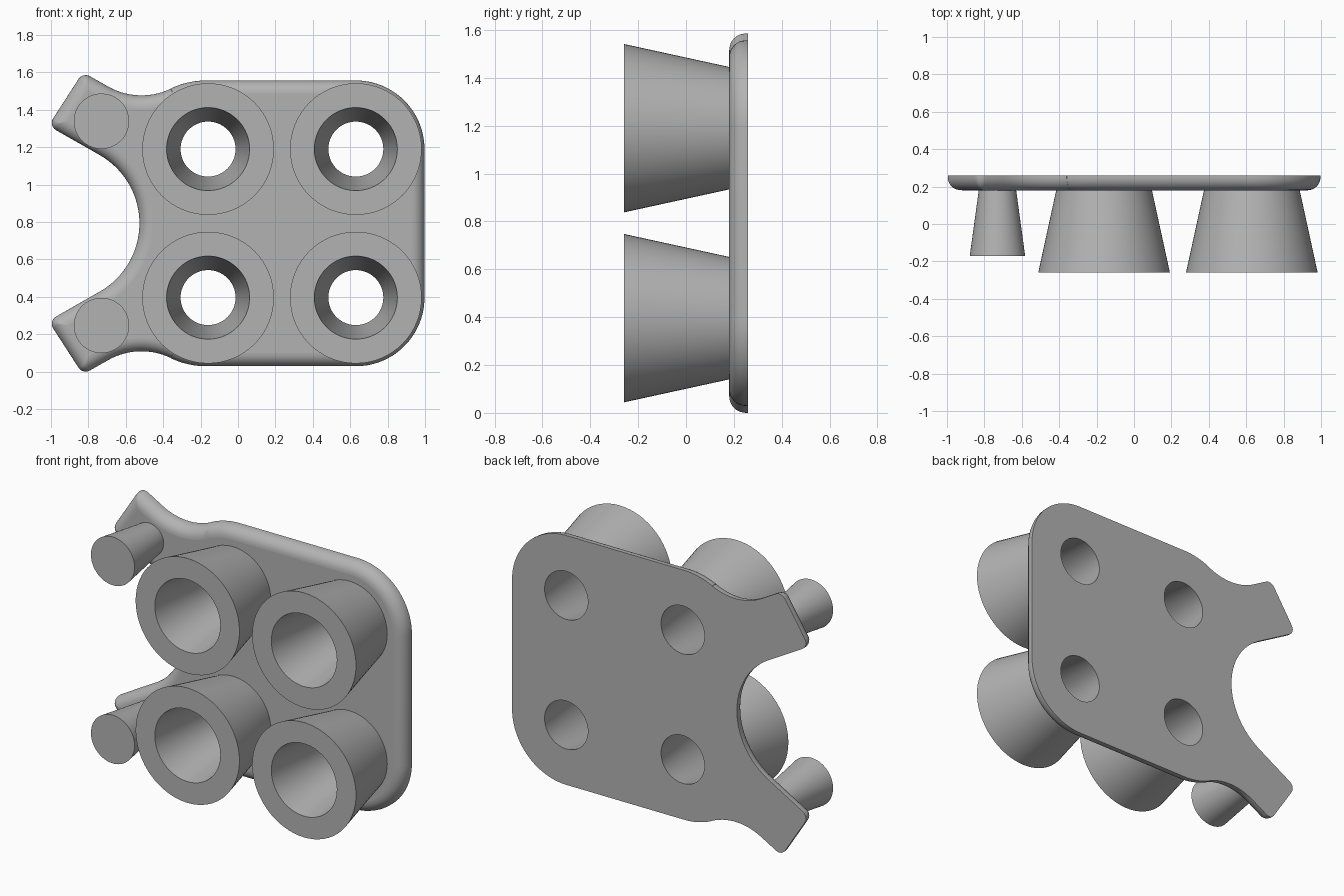
import bpy, bmesh
from math import sin, cos, radians, pi

MID_Z = 0.793
BACK, FRONT, ROUND = 0.26, 0.18, 0.07

if bpy.data.objects.get("Cube"):
    bpy.data.objects.remove(bpy.data.objects["Cube"])

grey = bpy.data.materials.new("plain grey")
grey.use_nodes = True
colour = (0.45, 0.45, 0.45, 1)
grey.diffuse_color = colour
grey.node_tree.nodes["Principled BSDF"].inputs["Base Color"].default_value = colour


def loft(name, rings, wrap=False):
    """Join equal rings of points; cap the ends or wrap last to first."""
    bm = bmesh.new()
    loops = [[bm.verts.new(p) for p in ring] for ring in rings]
    n = len(loops[0])
    pairs = list(zip(loops, loops[1:]))
    if wrap:
        pairs.append((loops[-1], loops[0]))
    else:
        bm.faces.new(loops[0])
        bm.faces.new(loops[-1])
    for a, b in pairs:
        for i in range(n):
            j = (i + 1) % n
            bm.faces.new((a[i], a[j], b[j], b[i]))
    bmesh.ops.recalc_face_normals(bm, faces=bm.faces)
    mesh = bpy.data.meshes.new(name)
    bm.to_mesh(mesh)
    bm.free()
    mesh.materials.append(grey)
    obj = bpy.data.objects.new(name, mesh)
    bpy.context.collection.objects.link(obj)
    return obj


def lathe(name, profile, x, z, wrap=False, sides=64):
    """Turn (radius, y) points around an axis along y."""
    angles = [2 * pi * i / sides for i in range(sides)]
    return loft(name, [[(x + r * cos(a), y, z + r * sin(a)) for a in angles]
                       for r, y in profile], wrap)


def select(obj):
    bpy.ops.object.select_all(action='DESELECT')
    obj.select_set(True)
    bpy.context.view_layer.objects.active = obj


def smooth(obj):
    select(obj)
    bpy.ops.object.shade_smooth_by_angle(angle=radians(30))
    for f in obj.data.polygons:
        if abs(f.normal.y) > 0.999:
            f.use_smooth = False


def arc(cx, cz, r, start, end, steps):
    return [(cx + r * cos(radians(start + (end - start) * i / steps)),
             cz + r * sin(radians(start + (end - start) * i / steps)))
            for i in range(steps + 1)]


def tip(cx, cz, start, end, d, r=0.045):
    """Rounded corner between two edges with the given normal angles."""
    a, b = radians(start), radians(end)
    k = max(r, d + 0.002)
    s = k / (1 + cos(b - a))
    return arc(cx - s * (cos(a) + cos(b)), cz - s * (sin(a) + sin(b)),
               k - d, start, end, 6)


def outline(d):
    """Plate outline moved inwards by d; upper half mirrored downwards."""
    half = arc(0.63, 0.397, 0.367 - d, 0, 90, 20)          # big corner
    half += arc(-0.17, 0.327, 0.437 - d, 90, 115.7, 8)     # shoulder
    half += arc(-0.516, 1.044, 0.36 + d, 295.7, 240, 14)   # neck
    half += tip(-0.829, 0.808, 60, 147, d)                 # arm end
    half += tip(-1.014, 0.522, 147, 240, d)
    half += arc(-0.947, 0, 0.42 + d, 60, 0, 16)            # bay
    return half + [(x, -z) for x, z in reversed(half[:-1])]


# Plate with a rounded front rim
levels = [(0, BACK)]
for i in range(9):
    t = radians(90 * i / 8)
    levels.append((ROUND * (1 - cos(t)), FRONT + ROUND * (1 - sin(t))))
plate = loft("plate", [[(x, y, z + MID_Z) for x, z in outline(d)]
                       for d, y in levels])


def hole_radius(y):
    return 0.222 - 0.075 * (y + BACK) / (2 * BACK)


# Four tapered cups, each with a hole through the plate
for side, x in (("left", 0.63), ("right", -0.16)):
    for level, s in (("upper", 1), ("lower", -1)):
        z = MID_Z + s * 0.397
        cup = lathe(f"{level}_{side}_cup",
                    [(hole_radius(-BACK), -BACK), (0.352, -BACK),
                     (0.256, FRONT), (hole_radius(FRONT), FRONT)], x, z, True)
        smooth(cup)
        cutter = lathe("hole_cutter", [(hole_radius(y), y) for y in (0.1, 0.34)], x, z)
        cutter.hide_render = True
        cut = plate.modifiers.new("hole", 'BOOLEAN')
        cut.operation = 'DIFFERENCE'
        cut.solver = 'EXACT'
        cut.object = cutter
        select(plate)
        bpy.ops.object.modifier_apply(modifier=cut.name)
        bpy.data.objects.remove(cutter)
smooth(plate)

# Two solid pegs on the arms
for level, s in (("upper", 1), ("lower", -1)):
    smooth(lathe(f"{level}_peg", [(0.148, -0.17), (0.1, FRONT), (0.098, 0.2)],
                 -0.73, MID_Z + s * 0.546))
